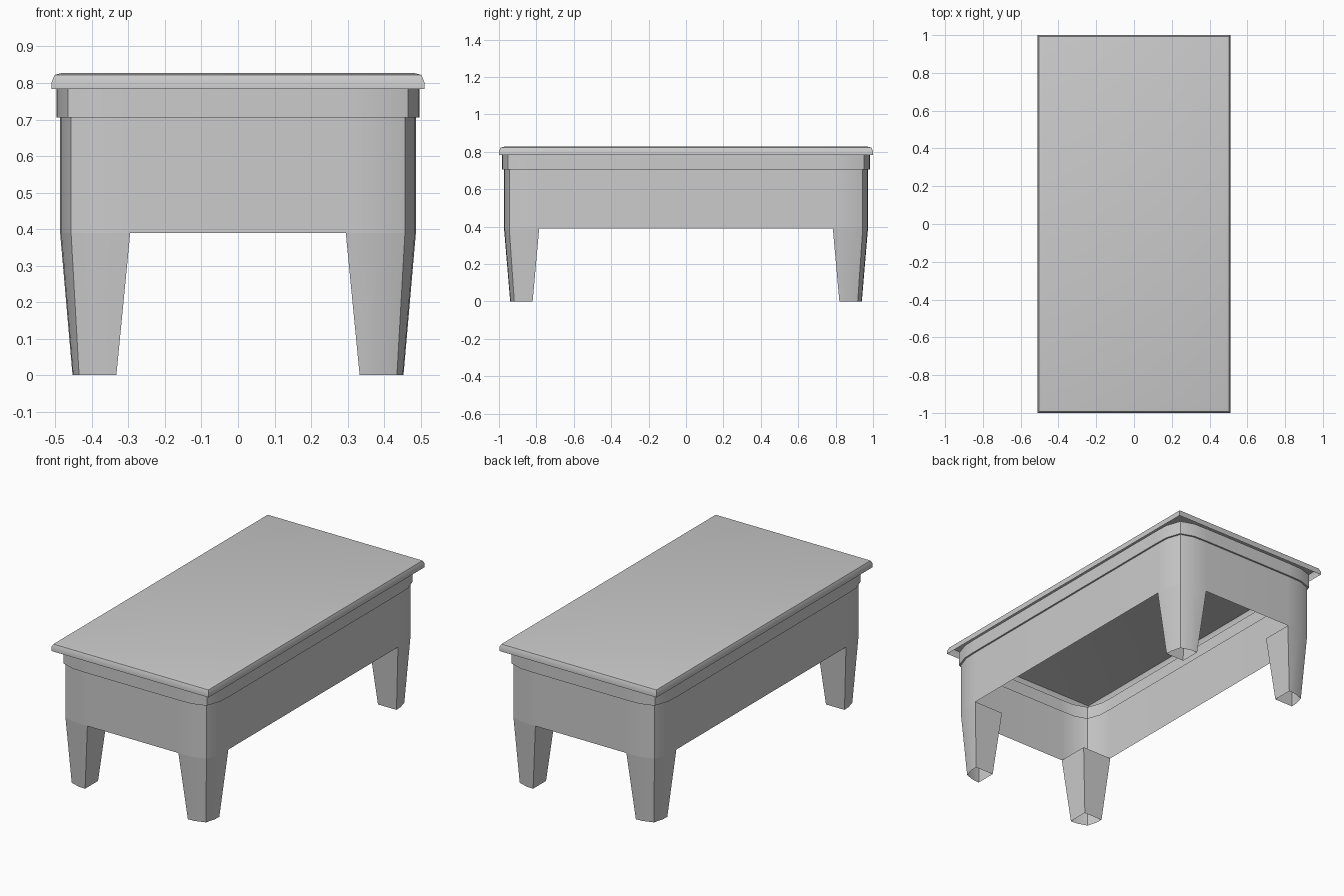
import bpy, bmesh

if "Cube" in bpy.data.objects:
    bpy.data.objects.remove(bpy.data.objects["Cube"])


def finish(name, bm, mirrored=False):
    me = bpy.data.meshes.new(name)
    bm.to_mesh(me)
    bm.free()
    ob = bpy.data.objects.new(name, me)
    bpy.context.collection.objects.link(ob)
    bpy.ops.object.select_all(action='DESELECT')
    ob.select_set(True)
    bpy.context.view_layer.objects.active = ob
    if mirrored:
        m = ob.modifiers.new("Mirror", 'MIRROR')
        m.use_axis = (True, True, False)
        m.merge_threshold = 0.0005
        bpy.ops.object.modifier_apply(modifier=m.name)
    bpy.ops.object.shade_smooth_by_angle(angle=0.52)
    return ob


def ring(bm, pts, z):
    return [bm.verts.new((x, y, z)) for x, y in pts]


def bridge(bm, low, high, closed=False):
    n = len(low)
    for i in range(n if closed else n - 1):
        j = (i + 1) % n
        bm.faces.new((low[i], low[j], high[j], high[i]))


# Quarter outline of the apron: front centre, around the soft corner, to side centre
outline = [(0, -0.973), (0.295, -0.973), (0.385, -0.97), (0.457, -0.945),
           (0.484, -0.868), (0.487, -0.785), (0.487, 0)]
band_outline = [(x + (0.01 if i > 3 else 0.008 if i == 3 else 0),
                 y - (0.01 if i < 3 else 0.008 if i == 3 else 0))
                for i, (x, y) in enumerate(outline)]

# Apron wall, stepped band and hollow tapered leg as one quarter
bm = bmesh.new()
rings = [ring(bm, outline, 0.39), ring(bm, outline, 0.705),
         ring(bm, band_outline, 0.705), ring(bm, band_outline, 0.783)]
for lo, hi in zip(rings, rings[1:]):
    bridge(bm, lo, hi)
foot = ring(bm, [(0.333, -0.94), (0.375, -0.938), (0.435, -0.918),
                 (0.451, -0.86), (0.453, -0.82), (0.333, -0.82)], 0)
inner = bm.verts.new((0.295, -0.785, 0.39))
leg_top = rings[0][1:6] + [inner]
bridge(bm, foot, leg_top, closed=True)
bm.faces.new(leg_top)
finish("apron_and_legs", bm, mirrored=True)

# Table top: a shell with a bevelled rim, open underneath
bm = bmesh.new()
loops = []
for inset, z in [(0, 0.783), (0, 0.803), (0.008, 0.822), (0.03, 0.828)]:
    x, y = 0.51 - inset, 1.0 - inset
    loops.append(ring(bm, [(-x, -y), (x, -y), (x, y), (-x, y)], z))
for lo, hi in zip(loops, loops[1:]):
    bridge(bm, lo, hi, closed=True)
bm.faces.new(loops[-1])
finish("table_top", bm)
